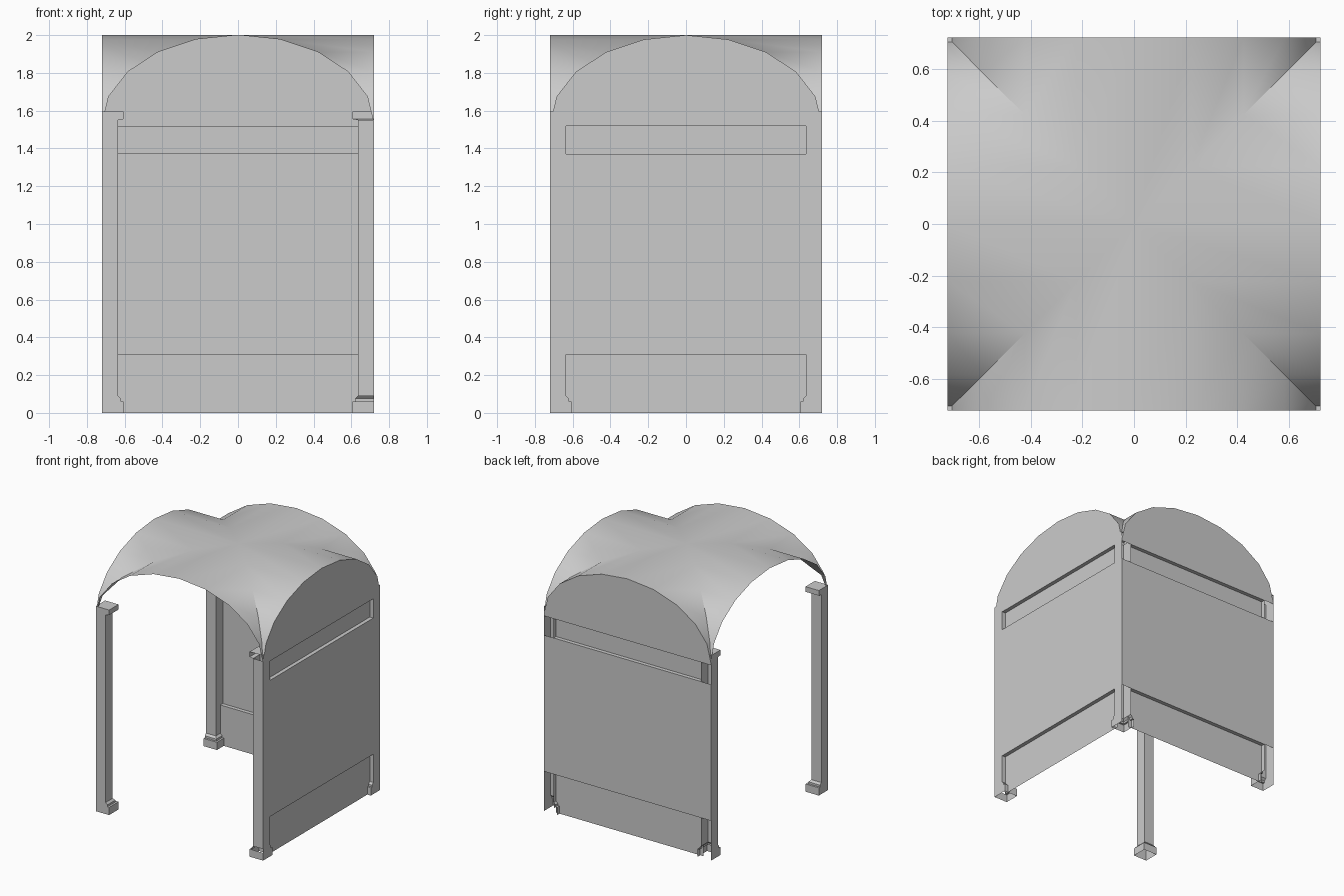
import bpy, bmesh, math
from mathutils import Matrix

cube = bpy.data.objects.get("Cube")
if cube:
    bpy.data.objects.remove(cube, do_unlink=True)

HALF = 0.72          # half width of the square bay
SPRING = 1.53        # height where the vault springs
RISE = 0.47
SHAFT = 0.085        # column shaft width
INNER = HALF - SHAFT
DEPTH = 0.03         # projection of the wall bands
DADO = (0.0, 0.31)
FRIEZE = (1.37, 1.52)

stone = bpy.data.materials.new("grey stone")
stone.use_nodes = True
color = (0.6, 0.6, 0.6, 1)
stone.diffuse_color = color
stone.node_tree.nodes["Principled BSDF"].inputs["Base Color"].default_value = color


def finish(name, bm, smooth=False):
    bmesh.ops.remove_doubles(bm, verts=bm.verts, dist=0.0005)
    mesh = bpy.data.meshes.new(name)
    bm.to_mesh(mesh)
    bm.free()
    mesh.materials.append(stone)
    obj = bpy.data.objects.new(name, mesh)
    bpy.context.collection.objects.link(obj)
    if smooth:
        bpy.ops.object.select_all(action='DESELECT')
        obj.select_set(True)
        bpy.context.view_layer.objects.active = obj
        bpy.ops.object.shade_smooth_by_angle(angle=math.radians(30))
    return obj


def add_face(bm, points):
    unique = []
    for p in points:
        if p not in unique:
            unique.append(p)
    if len(unique) > 2:
        return bm.faces.new([bm.verts.new(p) for p in unique])


# Half-ellipse arch, from left to right
arch = []
for i in range(-5, 6):
    a = math.radians(18 * i)
    arch.append((round(HALF * math.sin(a), 5), round(SPRING + RISE * math.cos(a), 5)))

# Groin vault: one barrel cell, repeated around the centre
bm = bmesh.new()
for turn in range(4):
    before = set(bm.verts)
    for (x0, z0), (x1, z1) in zip(arch, arch[1:]):
        add_face(bm, [(x0, -HALF, z0), (x1, -HALF, z1),
                      (x1, -abs(x1), z1), (x0, -abs(x0), z0)])
    new = [v for v in bm.verts if v not in before]
    bmesh.ops.rotate(bm, verts=new, cent=(0, 0, 0),
                     matrix=Matrix.Rotation(turn * math.pi / 2, 3, 'Z'))
finish("groin_vault", bm, smooth=True)

# Column profile: height and width, from base to capital
PROFILE = [(0, 0.115), (0.06, 0.115), (0.06, 0.1), (0.075, 0.1), (0.09, SHAFT),
           (1.55, SHAFT), (1.555, 0.115), (1.595, 0.115)]


def column(name, sx, sy, is_open):
    """Corner column, flush outside and stepped inside; is_open(level) drops outer y faces."""
    bm = bmesh.new()
    rings = []
    for z, w in PROFILE:
        i = HALF - w
        rings.append([(sx * x, sy * y, z) for x, y in
                      ((i, i), (HALF, i), (HALF, HALF), (i, HALF))])
    flip = sx * sy < 0
    for level, (low, high) in enumerate(zip(rings, rings[1:])):
        for k in range(4):
            if k == 2 and is_open(level):
                continue
            n = (k + 1) % 4
            f = add_face(bm, [low[k], low[n], high[n], high[k]])
            if f and flip:
                f.normal_flip()
    top = add_face(bm, rings[-1])
    if flip:
        top.normal_flip()
    finish(name, bm)


SHAFT_LEVEL = 4
column("front_right_column", -1, -1, lambda level: False)
column("front_left_column", 1, -1, lambda level: level != SHAFT_LEVEL and level > 0)
column("back_right_column", -1, 1, lambda level: True)
column("back_left_column", 1, 1, lambda level: True)


def wall(name, place, half):
    """Thin arched wall whose dado and frieze step into the room."""
    bm = bmesh.new()

    def panel(points):
        add_face(bm, [place(*p) for p in points])

    def sheet(w, d, z0, z1):
        panel([(-w, d, z0), (w, d, z0), (w, d, z1), (-w, d, z1)])

    def ledge(z, up):
        pts = [(-INNER, 0, z), (INNER, 0, z), (INNER, DEPTH, z), (-INNER, DEPTH, z)]
        panel(pts if up else pts[::-1])

    sheet(half, 0, DADO[1], FRIEZE[0])
    panel([(-HALF, 0, FRIEZE[1]), (HALF, 0, FRIEZE[1])]
          + [(u, 0, z) for u, z in reversed(arch)])
    for low, high in (DADO, FRIEZE):
        sheet(INNER, DEPTH, low, high)
        ledge(high, False)
        if low > 0:
            ledge(low, True)
    finish(name, bm)


wall("left_wall", lambda u, d, z: (HALF - d, u, z), INNER)
wall("back_wall", lambda u, d, z: (-u, HALF - d, z), HALF)
